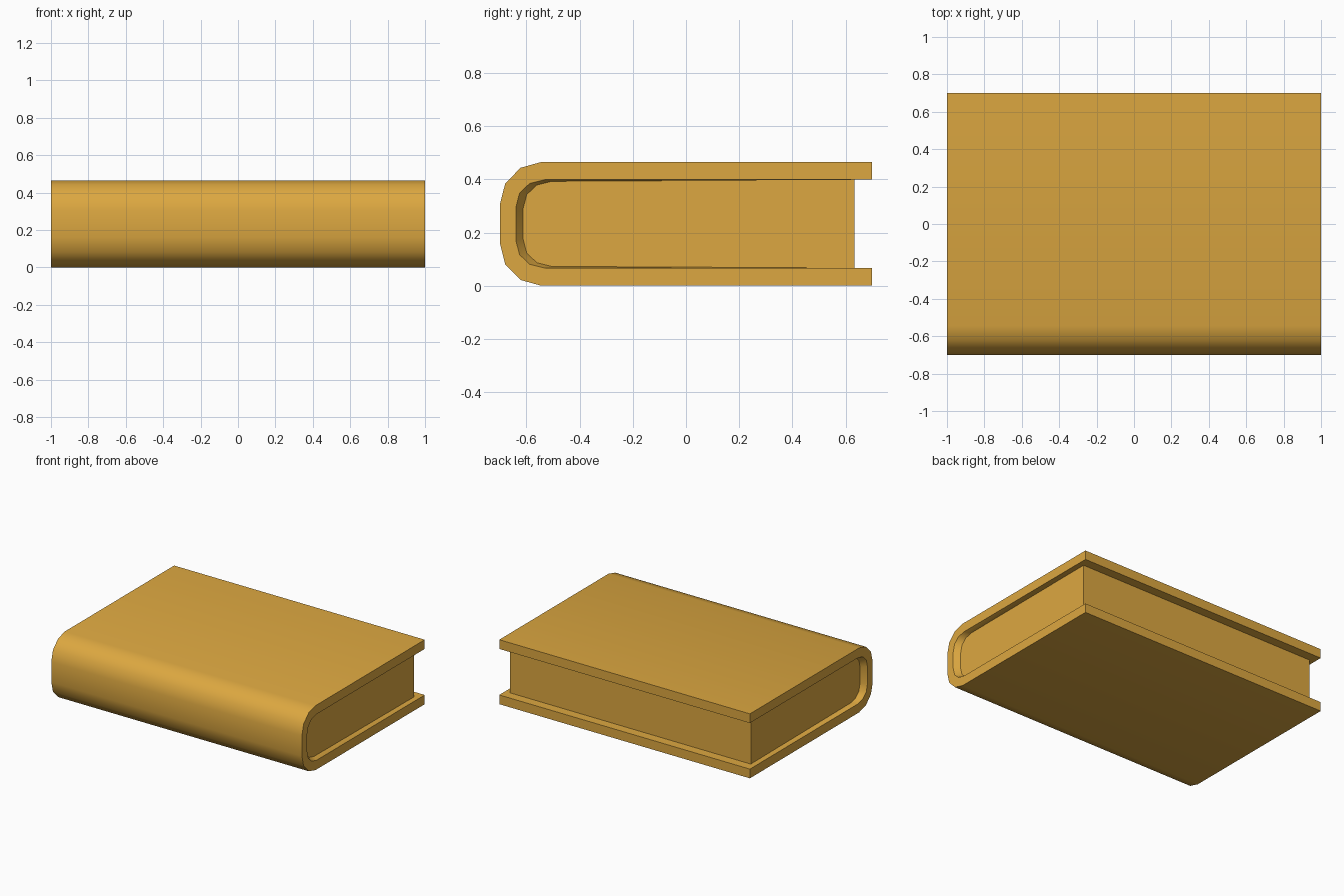
import bpy
import bmesh
import math

cube = bpy.data.objects.get("Cube")
if cube:
    bpy.data.objects.remove(cube, do_unlink=True)

MID = 0.2325   # mid height of the closed book
END = 0.96     # half length of the page block
FORE = 0.633   # fore edge of the page block

gold = bpy.data.materials.new("golden_tan")
gold.use_nodes = True
colour = (0.72, 0.39, 0.052, 1)
gold.diffuse_color = colour
gold.node_tree.nodes["Principled BSDF"].inputs["Base Color"].default_value = colour


def mirrored(half):
    """Upper half of a C profile as (y, height above middle), completed below."""
    full = half + [(y, -h) for y, h in reversed(half)]
    return [(y, MID + h) for y, h in full]


def finish(name, bm):
    bmesh.ops.recalc_face_normals(bm, faces=bm.faces)
    mesh = bpy.data.meshes.new(name)
    bm.to_mesh(mesh)
    bm.free()
    mesh.materials.append(gold)
    obj = bpy.data.objects.new(name, mesh)
    bpy.context.collection.objects.link(obj)
    bpy.ops.object.select_all(action="DESELECT")
    obj.select_set(True)
    bpy.context.view_layer.objects.active = obj
    bpy.ops.object.shade_smooth_by_angle(angle=math.radians(35))
    return obj


def section(bm, profile, x):
    return [bm.verts.new((x, y, z)) for y, z in profile]


def bridge(bm, a, b, closed):
    count = len(a) if closed else len(a) - 1
    for i in range(count):
        j = (i + 1) % len(a)
        bm.faces.new((a[i], a[j], b[j], b[i]))


outer = mirrored([(0.7, MID), (-0.545, MID), (-0.622, 0.211),
                  (-0.68, 0.152), (-0.7, 0.073)])
inner_half = [(-0.532, 0.166), (-0.588, 0.152), (-0.626, 0.116), (-0.64, 0.062)]
inner = mirrored([(0.7, 0.166)] + inner_half)

# Cover: two boards and a rounded spine in one C-shaped extrusion
bm = bmesh.new()
rows = [(section(bm, outer, x), section(bm, inner, x)) for x in (-1, 1)]
for out_row, in_row in rows:
    bridge(bm, out_row, in_row, False)
loops = [out_row + in_row[::-1] for out_row, in_row in rows]
bridge(bm, loops[0], loops[1], True)
finish("cover", bm)

# Page block: fills the cover up to the recessed fore edge
inset = mirrored([(FORE, 0.166)] + [(y + 0.027, h - 0.006) for y, h in inner_half])
bm = bmesh.new()
ends = [section(bm, inset, x) for x in (-END, END)]
bridge(bm, ends[0], ends[1], True)
for end in ends:
    bm.faces.new(end)
finish("page_block", bm)

# Lining: sloped rim from the cover opening down to the page ends
rim = mirrored([(FORE, 0.166)] + inner_half)
for side, name in ((-1, "right_lining"), (1, "left_lining")):
    bm = bmesh.new()
    bridge(bm, section(bm, rim, side), section(bm, inset, side * END), False)
    # keep the rim facing into the opening
    lining = finish(name, bm)
    spine_face = min(lining.data.polygons, key=lambda p: p.center.y)
    if spine_face.normal.y < 0:
        lining.data.flip_normals()
